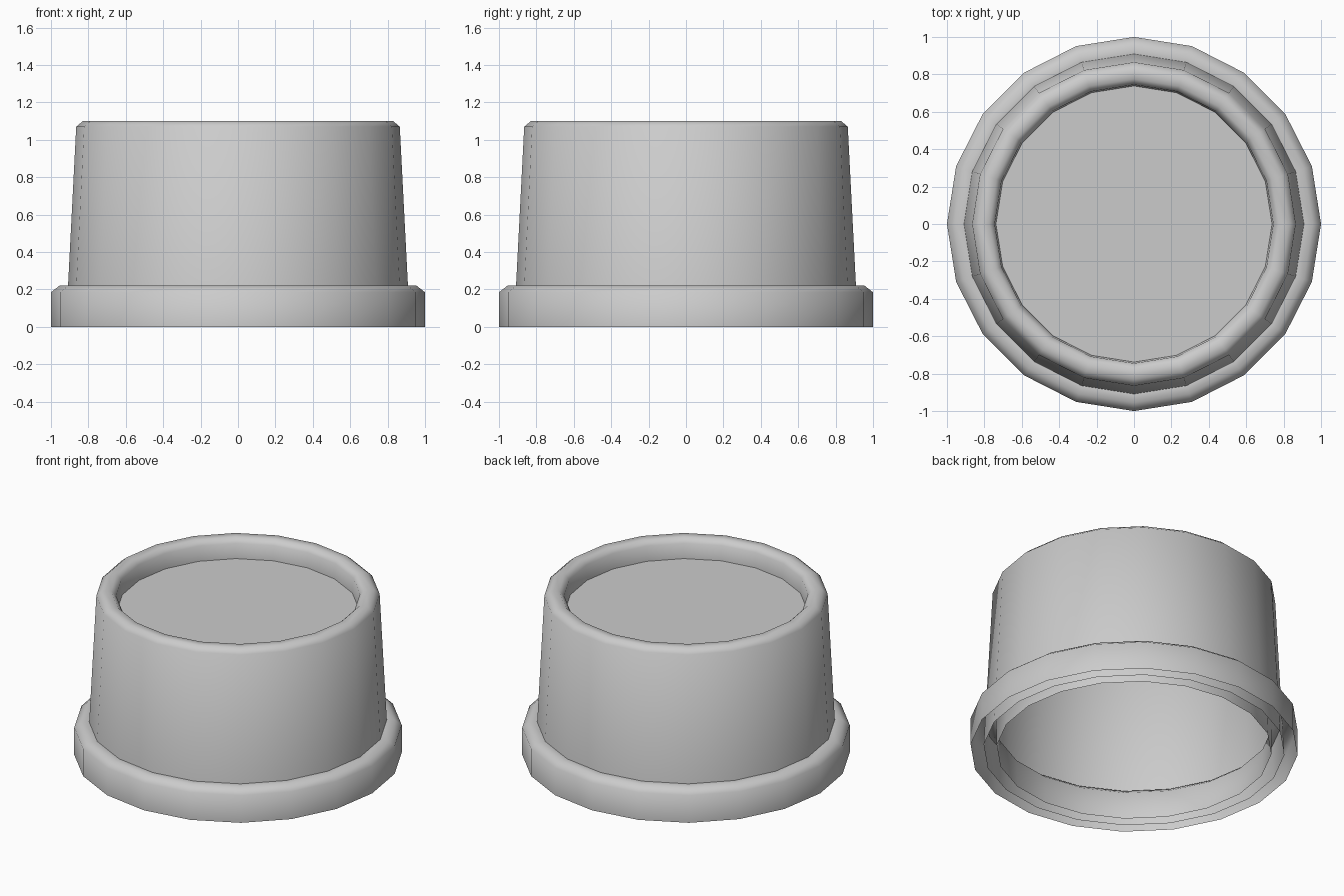
import bpy, bmesh, math

SIDES = 20

cube = bpy.data.objects.get("Cube")
if cube:
    bpy.data.objects.remove(cube, do_unlink=True)

grey = bpy.data.materials.new("plain_grey")
grey.use_nodes = True
colour = (0.6, 0.6, 0.6, 1)
grey.diffuse_color = colour
grey.node_tree.nodes["Principled BSDF"].inputs["Base Color"].default_value = colour


def lathe(name, profile, cap_end=False):
    """Turn a (radius, height) profile around z; optionally close its last ring."""
    bm = bmesh.new()
    rings = []
    for radius, z in profile:
        angles = [math.tau * i / SIDES for i in range(SIDES)]
        rings.append([bm.verts.new((radius * math.cos(a), radius * math.sin(a), z))
                      for a in angles])
    for low, high in zip(rings, rings[1:]):
        for i in range(SIDES):
            j = (i + 1) % SIDES
            bm.faces.new((low[i], low[j], high[j], high[i]))
    if cap_end:
        bm.faces.new(rings[-1])
    mesh = bpy.data.meshes.new(name)
    bm.to_mesh(mesh)
    bm.free()
    mesh.materials.append(grey)
    obj = bpy.data.objects.new(name, mesh)
    bpy.context.collection.objects.link(obj)
    bpy.ops.object.select_all(action="DESELECT")
    obj.select_set(True)
    bpy.context.view_layer.objects.active = obj
    bpy.ops.object.shade_smooth_by_angle(angle=math.radians(60))
    return obj


# Tapered thin wall with a bevelled rim and a sunken lid
lathe("tapered_body", [(0.92, 0), (0.865, 1.07), (0.83, 1.1), (0.775, 1.1),
                       (0.745, 1.07), (0.738, 0.97)], cap_end=True)

# Bevelled collar around the foot, open underneath
lathe("base_collar", [(1, 0), (1, 0.185), (0.955, 0.22), (0.885, 0.22),
                      (0.845, 0.185), (0.84, 0)])
